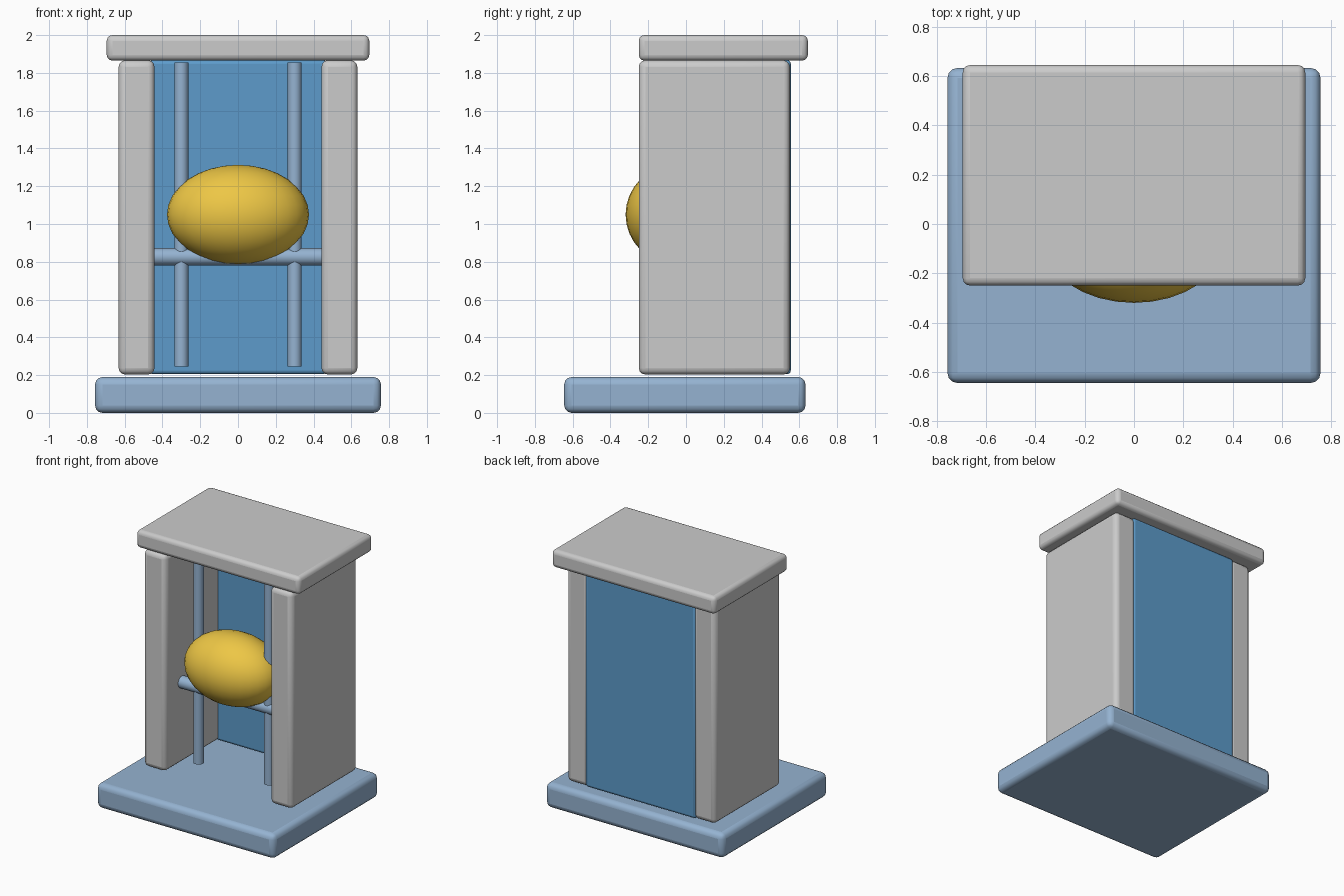
import bpy
import math

if "Cube" in bpy.data.objects:
    bpy.data.objects.remove(bpy.data.objects["Cube"])


def material(name, rgb):
    m = bpy.data.materials.new(name)
    m.diffuse_color = (*rgb, 1)
    m.use_nodes = True
    m.node_tree.nodes["Principled BSDF"].inputs["Base Color"].default_value = m.diffuse_color
    return m


pale_blue = material("pale_blue", (0.30, 0.45, 0.64))
deep_blue = material("deep_blue", (0.11, 0.33, 0.60))
gold = material("gold", (0.85, 0.57, 0.06))


def finish(name, mat):
    ob = bpy.context.object
    ob.name = name
    if mat:
        ob.data.materials.append(mat)
    bpy.ops.object.shade_smooth_by_angle(angle=math.radians(40))
    return ob


def block(name, lo, hi, bevel, mat=None):
    """Rounded box between two corners."""
    bpy.ops.mesh.primitive_cube_add(
        size=1, location=[(a + b) / 2 for a, b in zip(lo, hi)])
    bpy.context.object.scale = [b - a for a, b in zip(lo, hi)]
    bpy.ops.object.transform_apply(location=False, rotation=False, scale=True)
    ob = finish(name, mat)
    mod = ob.modifiers.new("rounded_edges", 'BEVEL')
    mod.width = bevel
    mod.segments = 3
    return ob


def rod(name, centre, radius, length, mat, rotation=(0, 0, 0)):
    bpy.ops.mesh.primitive_cylinder_add(
        vertices=24, radius=radius, depth=length, location=centre, rotation=rotation)
    return finish(name, mat)


# Base slab and roof slab
block("base", (-0.757, -0.645, 0), (0.757, 0.633, 0.19), 0.04, pale_blue)
block("roof", (-0.695, -0.25, 1.865), (0.695, 0.645, 2.0), 0.03)

# Back panel, slightly proud of the walls
block("back_panel", (-0.47, 0.39, 0.205), (0.47, 0.555, 1.867), 0.02, deep_blue)

# Side walls and upright rods, mirrored left and right
for side, s in (("left", -1), ("right", 1)):
    x0, x1 = sorted((s * 0.442, s * 0.632))
    block(f"{side}_wall", (x0, -0.25, 0.203), (x1, 0.55, 1.867), 0.035)
    rod(f"{side}_upright_rod", (s * 0.3, -0.05, 1.05), 0.037, 1.61, pale_blue)

# Crossbar between the walls
rod("crossbar", (0, -0.05, 0.826), 0.046, 0.94, pale_blue, (0, math.pi / 2, 0))

# Egg-shaped body resting on the crossbar
bpy.ops.mesh.primitive_uv_sphere_add(
    segments=32, ring_count=16, radius=1, location=(0, -0.055, 1.05))
bpy.context.object.scale = (0.376, 0.265, 0.263)
bpy.ops.object.transform_apply(location=False, rotation=False, scale=True)
finish("egg", gold)
